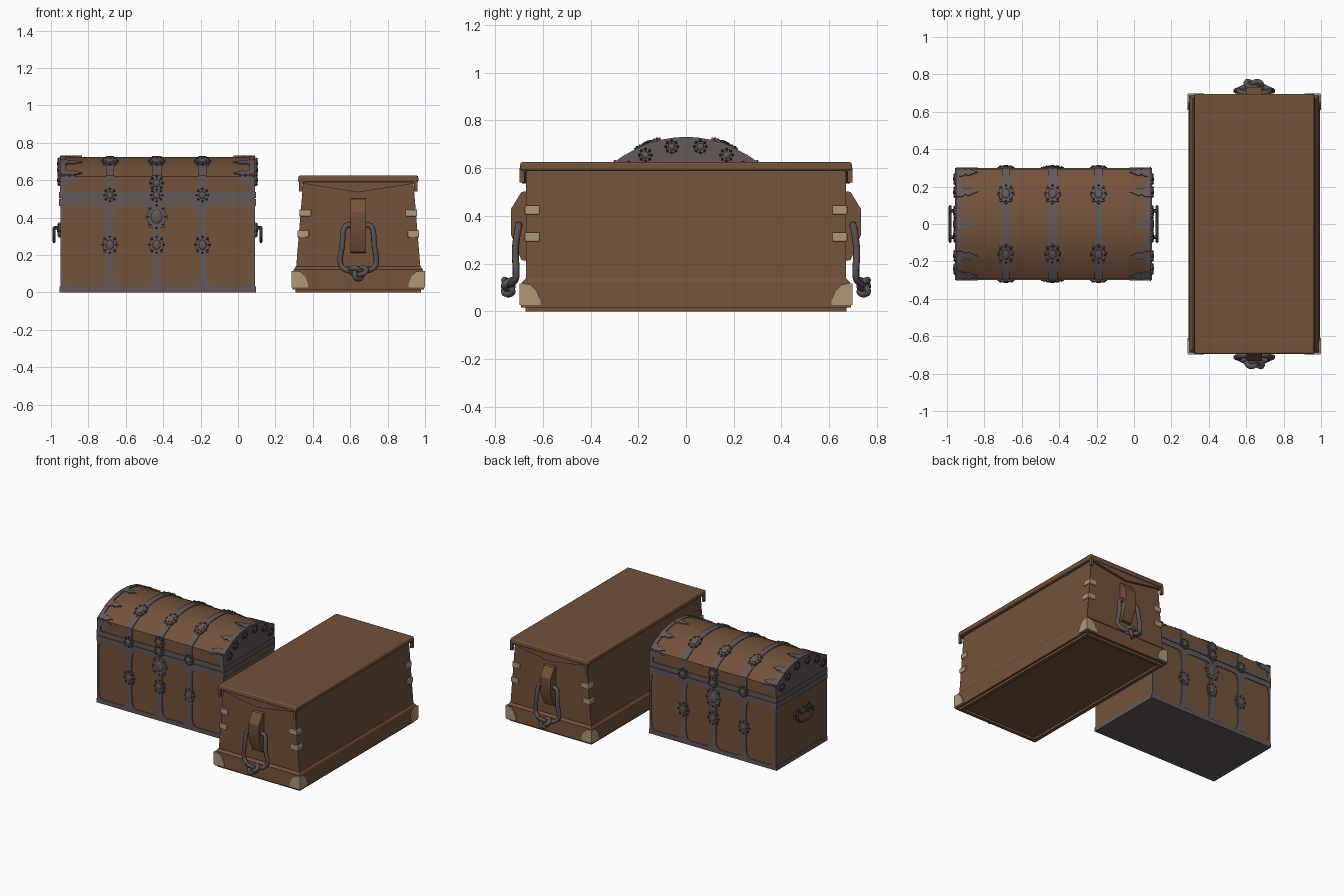
import bpy, bmesh
from math import sin, cos, pi, radians
from mathutils import Matrix, Vector

if "Cube" in bpy.data.objects:
    bpy.data.objects.remove(bpy.data.objects["Cube"])


def material(name, r, g, b):
    m = bpy.data.materials.new(name)
    m.use_nodes = True
    m.diffuse_color = (r, g, b, 1)
    m.node_tree.nodes["Principled BSDF"].inputs["Base Color"].default_value = (r, g, b, 1)
    return m


WOOD = material("brown wood", 0.17, 0.085, 0.043)
IRON = material("grey iron", 0.125, 0.098, 0.098)
STUD = material("dark iron", 0.045, 0.035, 0.035)
BONE = material("pale brass", 0.42, 0.31, 0.19)
ROPE = material("grey rope", 0.1, 0.085, 0.082)
T = Matrix.Translation


def finish(bm, name, *mats):
    bmesh.ops.recalc_face_normals(bm, faces=bm.faces)
    mesh = bpy.data.meshes.new(name)
    bm.to_mesh(mesh)
    bm.free()
    ob = bpy.data.objects.new(name, mesh)
    for m in mats:
        mesh.materials.append(m)
    bpy.context.collection.objects.link(ob)
    return ob


def extrude_outline(bm, outline, depth, matrix):
    """Solid from a flat outline, grown along the local z axis."""
    face = bm.faces.new([bm.verts.new(matrix @ Vector((x, y, 0))) for x, y in outline])
    bm.normal_update()
    out = bmesh.ops.extrude_face_region(bm, geom=[face])["geom"]
    move = matrix.to_3x3() @ Vector((0, 0, depth))
    bmesh.ops.translate(bm, vec=move, verts=[v for v in out if isinstance(v, bmesh.types.BMVert)])


def plate(name, outline, matrix, depth, mat):
    bm = bmesh.new()
    extrude_outline(bm, outline, depth, matrix)
    return finish(bm, name, mat)


def block(name, centre, lower, upper, mat, bevel=0):
    """Tapered box; lower and upper are (half x, half y, z)."""
    bm = bmesh.new()
    rings = [[bm.verts.new((centre[0] + sx * hx, centre[1] + sy * hy, z))
              for sx, sy in ((-1, -1), (1, -1), (1, 1), (-1, 1))] for hx, hy, z in (lower, upper)]
    bm.faces.new(rings[0])
    bm.faces.new(rings[1])
    for i in range(4):
        j = (i + 1) % 4
        bm.faces.new((rings[0][i], rings[0][j], rings[1][j], rings[1][i]))
    ob = finish(bm, name, mat)
    if bevel:
        mod = ob.modifiers.new("rounded", "BEVEL")
        mod.width, mod.segments = bevel, 2
    return ob


def tube(name, points, radius, mat, cyclic=False, kind="NURBS"):
    curve = bpy.data.curves.new(name, "CURVE")
    curve.dimensions = "3D"
    curve.bevel_depth, curve.bevel_resolution, curve.use_fill_caps = radius, 2, True
    s = curve.splines.new(kind)
    s.points.add(len(points) - 1)
    for p, co in zip(s.points, points):
        p.co = (*co, 1)
    s.use_cyclic_u = cyclic
    s.use_endpoint_u = not cyclic
    s.resolution_u = 4
    curve.materials.append(mat)
    ob = bpy.data.objects.new(name, curve)
    bpy.context.collection.objects.link(ob)


# ---------- domed chest ----------
CX, HX, HY = -0.43, 0.52, 0.294
half_arch = [(0.294, 0.5), (0.294, 0.62), (0.255, 0.648), (0.21, 0.674), (0.16, 0.698), (0.1, 0.715), (0.05, 0.723)]
arch = half_arch + [(0, 0.725)] + [(-y, z) for y, z in reversed(half_arch)]
ALONG_X = Matrix(((0, 0, 1, 0), (1, 0, 0, 0), (0, 1, 0, 0), (0, 0, 0, 1)))


def spot(spin, x, y, z, tilt=90):
    """Frame on the chest: local x runs sideways, local z points outward."""
    return T((CX, 0, 0)) @ Matrix.Rotation(spin, 4, "Z") @ T((x, y, z)) @ Matrix.Rotation(radians(tilt), 4, "X")


def iron_borders(ob, is_border_face, width):
    bm = bmesh.new()
    bm.from_mesh(ob.data)
    ob.data.materials.append(IRON)
    for f in [f for f in bm.faces if is_border_face(f.normal)]:
        for rim in bmesh.ops.inset_individual(bm, faces=[f], thickness=width)["faces"]:
            rim.material_index = 1
    bm.to_mesh(ob.data)
    bm.free()


body = block("domed_chest_body", (CX, 0), (HX, HY, 0.004), (HX, HY, 0.5), WOOD)
iron_borders(body, lambda n: abs(n.x) > 0.9 or n.z < -0.9, 0.018)
lid = plate("domed_chest_lid", arch, T((CX - HX, 0, 0)) @ ALONG_X, 2 * HX, WOOD)
iron_borders(lid, lambda n: abs(n.x) > 0.9, 0.045)

# iron bands around the base and the lid opening
for name, z0, z1, grow in (("base_band", 0, 0.032, 0.005), ("lower_rim", 0.462, 0.499, 0.006), ("upper_rim", 0.504, 0.538, 0.006)):
    block(name, (CX, 0), (HX + grow, HY + grow, z0), (HX + grow, HY + grow, z1), IRON)

# straps over the lid and a thin edge strip at both ends
lid_strap = [(y * 1.018, z + 0.005) for y, z in arch]
for name, x, w in (("lid_strap", -0.255, 0.044), ("lid_strap", -0.005, 0.05), ("lid_strap", 0.24, 0.044),
                   ("lid_edge", -HX + 0.013, 0.03), ("lid_edge", HX - 0.013, 0.03)):
    plate(name, lid_strap, T((CX + x - w / 2, 0, 0)) @ ALONG_X, w, IRON)


def rosette(matrix, rx, ry, name="rosette"):
    bm = bmesh.new()
    n = 48
    ring = []
    for i in range(n):
        a = 2 * pi * i / n
        k = 0.9 + 0.1 * cos(8 * a)
        ring.append((rx * k * cos(a), ry * k * sin(a)))
    extrude_outline(bm, ring, 0.01, matrix)
    bmesh.ops.create_uvsphere(bm, u_segments=12, v_segments=6, radius=1,
                              matrix=matrix @ T((0, 0, 0.008)) @ Matrix.Diagonal((rx * 0.5, ry * 0.5, 0.01, 1)))
    count = len(bm.faces)
    for i in range(8):
        a = pi * i / 4
        m = matrix @ T((rx * 0.76 * cos(a), ry * 0.76 * sin(a), 0.01))
        bmesh.ops.create_icosphere(bm, subdivisions=1, radius=0.006, matrix=m)
    for f in list(bm.faces)[count:]:
        f.material_index = 1
    finish(bm, name, IRON, STUD)


# half widths of a body strap from bottom to top, flared at both ends
flare = [(0.06, 0.03), (0.035, 0.042), (0.024, 0.065), (0.02, 0.12), (0.02, 0.38), (0.024, 0.43), (0.035, 0.452), (0.06, 0.465)]
strap = flare + [(-x, z) for x, z in reversed(flare)]
corner = [(0, 0.03)] + [(x - 0.008, z) for x, z in flare] + [(0, 0.465)]
leaf = [(0, -0.03), (0.03, -0.028), (0.05, -0.014), (0.065, -0.024), (0.085, -0.012), (0.115, 0),
        (0.085, 0.012), (0.065, 0.024), (0.05, 0.014), (0.03, 0.028), (0, 0.03)]

for spin in (0, pi):
    for x in (-0.255, -0.005, 0.24):
        sx = x if spin == 0 else -x
        plate("body_strap", strap, spot(spin, sx, -HY, 0), 0.006, IRON)
        rosette(spot(spin, sx, -HY, 0.255), 0.046, 0.056)
        rosette(spot(spin, sx, -HY - 0.004, 0.52), 0.04, 0.042, "rim_clasp")
        rosette(spot(spin, sx, -0.16, 0.697, 23), 0.046, 0.06)
    rosette(spot(spin, -0.005 if spin == 0 else 0.005, -HY, 0.405), 0.062, 0.08, "lock_plate")
    rosette(spot(spin, -0.005 if spin == 0 else 0.005, -HY, 0.585), 0.042, 0.045, "hasp")
    for side in (-1, 1):
        mirror = Matrix.Diagonal((-side, 1, 1, 1))
        plate("corner_strip", corner, spot(spin, side * HX, -HY, 0) @ mirror, 0.005, IRON)
        for y, z, tilt in ((-HY, 0.605, 90), (-0.275, 0.635, 35), (-0.17, 0.693, 24), (0, 0.724, 0)):
            plate("lid_leaf", leaf, spot(spin, side * HX, y, z, tilt) @ mirror, 0.007, IRON)
        # small corner braces under the base
        plate("base_corner", [(0, 0), (0.1, 0), (0, 0.1)], T((CX + side * HX, HY if spin else -HY, 0.001))
              @ Matrix.Diagonal((-side, -1 if spin else 1, 1, 1)), 0.004, IRON)

# chest ends: backplate, swinging handle and studs along the lid arch
for spin, side in ((pi / 2, 1), (-pi / 2, -1)):
    for y in (-0.07, 0.07):
        rosette(spot(spin, y, -HX, 0.335), 0.03, 0.04, "handle_mount")
        tube("handle_pin", [spot(spin, y, -HX, 0.345) @ Vector((0, 0, d)) for d in (0, 0.035)], 0.009, STUD, kind="POLY")
    rosette(spot(spin, 0, -HX, 0.34), 0.06, 0.03, "handle_backplate")
    bail = [(-0.07, 0.345), (-0.098, 0.345), (-0.095, 0.29), (-0.05, 0.275), (0, 0.27),
            (0.05, 0.275), (0.095, 0.29), (0.098, 0.345), (0.07, 0.345)]
    tube("chest_handle", [spot(spin, y, -HX - 0.033, z) @ Vector((0, 0, 0)) for y, z in bail], 0.008, STUD)
    for y, z in ((-0.24, 0.6), (-0.17, 0.655), (-0.06, 0.69), (0.06, 0.69), (0.17, 0.655), (0.24, 0.6)):
        rosette(spot(spin, y, -HX, z), 0.032, 0.032, "end_rosette")

# ---------- sea chest ----------
SX = 0.643
block("sea_chest_body", (SX, 0), (0.335, 0.67, 0.1), (0.294, 0.67, 0.6), WOOD)
block("skirt", (SX, 0), (0.352, 0.692, 0.016), (0.345, 0.688, 0.122), WOOD)
block("skirt_moulding", (SX, 0), (0.345, 0.688, 0.122), (0.334, 0.672, 0.138), WOOD)
block("sea_chest_lid", (SX, 0), (0.322, 0.697, 0.59), (0.32, 0.694, 0.625), WOOD, 0.008)

# foot frame with an open middle
for s in (-1, 1):
    block("foot_rail", (SX + s * 0.322, 0), (0.014, 0.672, 0), (0.014, 0.672, 0.03), WOOD)
    block("foot_rail", (SX, s * 0.66), (0.336, 0.012, 0), (0.336, 0.012, 0.03), WOOD)

patch = [(0, 0), (0.086, 0), (0.086, 0.022), (0.07, 0.06), (0.045, 0.085), (0.02, 0.09), (0, 0.09)]
for end, spin in ((-1, 0), (1, pi)):
    face = T((SX, 0, 0)) @ Matrix.Rotation(spin, 4, "Z")
    upright = Matrix.Rotation(pi / 2, 4, "X")
    # pointed board under each end of the lid
    plate("gable_board", [(-0.318, 0.595), (-0.312, 0.585), (0, 0.535), (0.312, 0.585), (0.318, 0.595)],
          face @ T((0, -0.668, 0)) @ upright, 0.02, WOOD)
    for s in (-1, 1):
        block("lid_end_drop", (SX + s * 0.308, end * 0.687), (0.009, 0.01, 0.54), (0.009, 0.01, 0.6), WOOD)
        # brass corner straps and base corners
        for z, hw in ((0.425, 0.309), (0.312, 0.32)):
            block("corner_strap", (SX + s * (hw - 0.025), end * 0.645), (0.031, 0.031, z - 0.019), (0.031, 0.031, z + 0.019), BONE, 0.004)
        plate("brass_corner", patch, face @ T((s * 0.355, -0.688, 0.026)) @ upright @ Matrix.Diagonal((-s, 1, 1, 1)), 0.009, BONE)
        plate("brass_corner", patch, T((SX + s * 0.347, end * 0.696, 0.026)) @ Matrix.Rotation(s * pi / 2, 4, "Z")
              @ upright @ Matrix.Diagonal((-s * end, 1, 1, 1)), 0.009, BONE)
    # wooden cleat holding the rope
    cleat = [(-0.66, 0.505), (-0.69, 0.5), (-0.733, 0.43), (-0.733, 0.32), (-0.69, 0.215), (-0.66, 0.21)]
    plate("cleat", cleat, face @ T((-0.042, 0, 0)) @ ALONG_X, 0.084, WOOD)
    # rope becket with its knot
    half = [(0.03, -0.7, 0.355), (0.07, -0.7, 0.375), (0.086, -0.71, 0.31), (0.082, -0.718, 0.25),
            (0.1, -0.712, 0.19), (0.095, -0.71, 0.13), (0.05, -0.735, 0.115)]
    loop = half + [(0, -0.75, 0.11)] + [(-x, y, z) for x, y, z in reversed(half)]
    tube("rope_loop", [face @ Vector(p) for p in loop], 0.015, ROPE)
    knot = []
    for i in range(30):
        a = 2 * pi * i / 30
        knot.append(face @ Vector((0.016 * (sin(a) + 2 * sin(2 * a)), -0.745 - 0.018 * sin(3 * a),
                                   0.107 + 0.012 * (cos(a) - 2 * cos(2 * a)))))
    tube("rope_knot", knot, 0.014, ROPE, True)

bpy.ops.object.select_all(action="DESELECT")
for ob in bpy.context.scene.objects:
    if ob.type == "MESH":
        ob.select_set(True)
        bpy.context.view_layer.objects.active = ob
bpy.ops.object.shade_smooth_by_angle(angle=radians(30))
